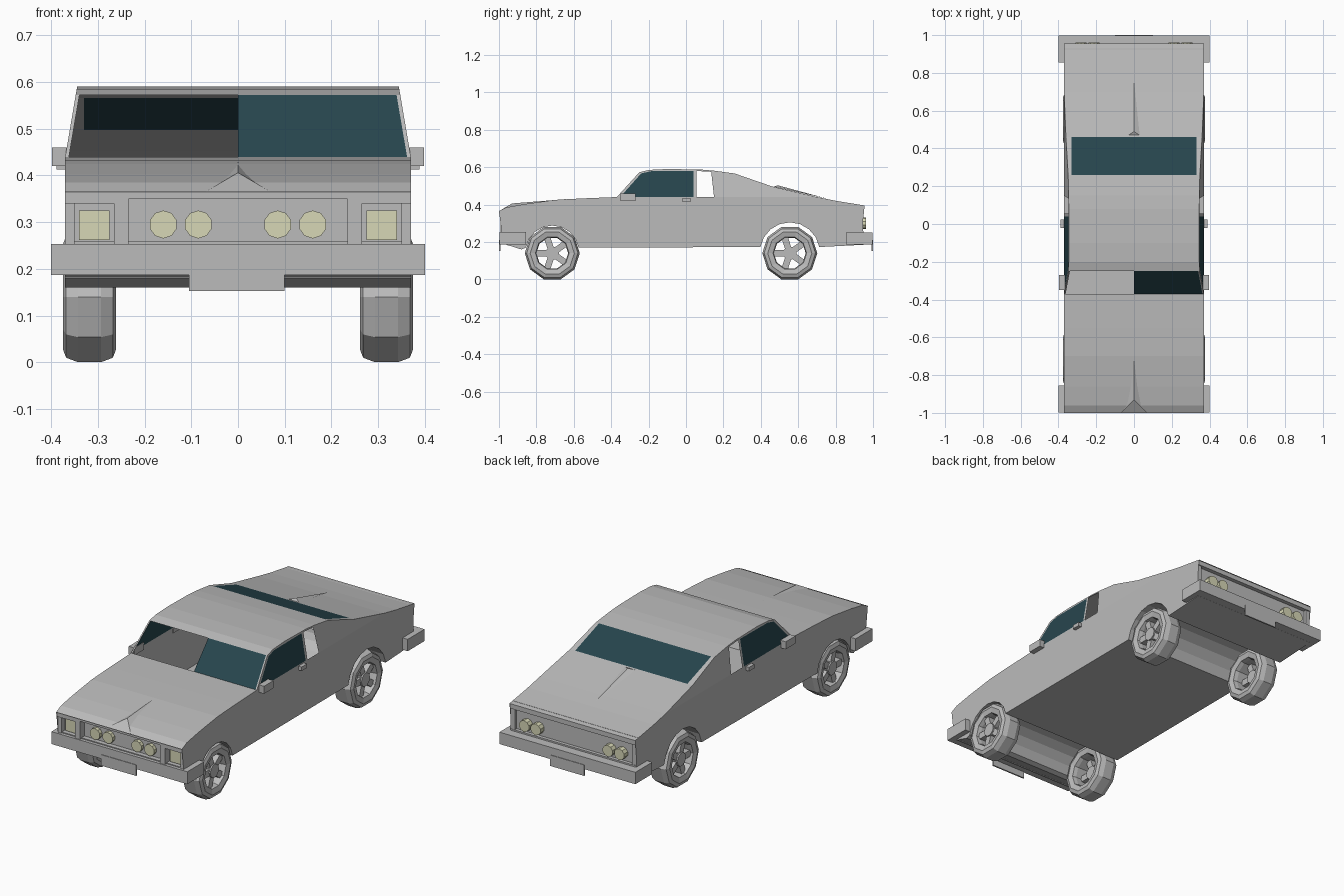
import bpy
import bmesh
import math
from mathutils import Matrix, Vector

default_cube = bpy.data.objects.get("Cube")
if default_cube:
    bpy.data.objects.remove(default_cube)


def make_material(name, red, green, blue):
    material = bpy.data.materials.new(name)
    material.use_nodes = True
    colour = (red, green, blue, 1)
    material.diffuse_color = colour
    material.node_tree.nodes["Principled BSDF"].inputs["Base Color"].default_value = colour
    return material


paint = make_material("grey paint", .5, .5, .5)
glass = make_material("dark teal glass", .02, .06, .075)
lamp = make_material("pale yellow lamp", .68, .68, .47)


def finish(name, mesh_builder, *materials):
    """Turn a bmesh into a flat shaded object."""
    bmesh.ops.remove_doubles(mesh_builder, verts=mesh_builder.verts, dist=.0001)
    bmesh.ops.recalc_face_normals(mesh_builder, faces=mesh_builder.faces)
    mesh = bpy.data.meshes.new(name)
    mesh_builder.to_mesh(mesh)
    mesh_builder.free()
    for material in materials:
        mesh.materials.append(material)
    item = bpy.data.objects.new(name, mesh)
    bpy.context.collection.objects.link(item)
    return item


def add_face(builder, points, slot=0):
    face = builder.faces.new([builder.verts.new(point) for point in points])
    face.material_index = slot


def box(name, x_range, y_range, z_range, material=paint):
    builder = bmesh.new()
    ranges = (x_range, y_range, z_range)
    centre = Vector([sum(pair) / 2 for pair in ranges])
    size = [abs(pair[1] - pair[0]) for pair in ranges]
    matrix = Matrix.Translation(centre) @ Matrix.Diagonal((*size, 1))
    bmesh.ops.create_cube(builder, size=1, matrix=matrix)
    return finish(name, builder, material)


def mirrored_box(name, x_range, y_range, z_range, material=paint):
    for side, label in ((1, "left"), (-1, "right")):
        box(label + "_" + name, [side * x for x in x_range], y_range, z_range, material)


def round_lamp(name, x, y, z, depth):
    builder = bmesh.new()
    matrix = Matrix.Translation((x, y, z)) @ Matrix.Rotation(math.pi / 2, 4, "X")
    bmesh.ops.create_cone(builder, cap_ends=True, segments=10, radius1=.03,
                          radius2=.03, depth=depth, matrix=matrix)
    finish(name, builder, lamp)


# Side profile helpers: the cabin leans inwards above the belt line
BELT = .44
HALF = .37


def edge(z):
    return HALF - max(0, z - BELT) * .17


def panel(builder, profile, side, slot=0):
    add_face(builder, [(side * edge(z), y, z) for y, z in profile], slot)


def arch(centre_y, radius, steps=8):
    points = []
    for step in range(steps + 1):
        angle = math.radians(170 - 160 * step / steps)
        points.append((centre_y + radius * math.cos(angle), .145 + radius * math.sin(angle)))
    return points


FRONT_AXLE, REAR_AXLE = -.715, .555
hood = [(-1, .365), (-.96, .385), (-.86, .403), (-.7, .425), (-.55, .433), (-.37, BELT)]
roof = [(-.25, .572), (-.2, .585), (-.1, .59), (.08, .587), (.15, .581), (.26, .566)]
tail = [(.46, .497), (.65, .452), (.7, BELT), (.8, .42), (.955, .395)]
underside = ([(-.975, .19), (-.88, .16)] + arch(FRONT_AXLE, .143)
             + arch(REAR_AXLE, .16) + [(.95, .185)])

# Body shell: hood, roof, tail, wheel tunnels and sides
body = bmesh.new()
for run in (hood, roof + tail):
    for (y1, z1), (y2, z2) in zip(run, run[1:]):
        rear_window = (y1, z1) == roof[-1]
        columns1 = (-edge(z1), -.33, .33, edge(z1))
        columns2 = (-edge(z2), -.33, .33, edge(z2))
        for i in range(3):
            add_face(body, [(columns1[i], y1, z1), (columns1[i + 1], y1, z1),
                            (columns2[i + 1], y2, z2), (columns2[i], y2, z2)],
                     int(rear_window and i == 1))
for (y1, z1), (y2, z2) in zip(underside, underside[1:]):
    add_face(body, [(-HALF, y1, z1), (HALF, y1, z1), (HALF, y2, z2), (-HALF, y2, z2)])
lower_side = hood + tail[2:] + [(.945, .3)] + underside[::-1] + [(-.985, .25)]
roof_rail = [hood[-1]] + roof[:5] + [(.135, .575), (.05, .58), (-.19, .578),
                                     (-.24, .566), (-.352, BELT)]
door_pillar = [(.04, BELT), (.055, BELT), (.055, .58), (.04, .58)]
rear_quarter = [(.15, BELT), (.135, .575)] + roof[4:] + tail[:3]
for side in (1, -1):
    for profile in (lower_side, roof_rail, door_pillar, rear_quarter):
        panel(body, profile, side)
finish("body_shell", body, paint, glass)

# Door glass, with the small window behind it left open
for side, label in ((1, "left"), (-1, "right")):
    pane = bmesh.new()
    panel(pane, [(-.352, BELT), (-.24, .566), (-.19, .578), (.04, .58), (.04, BELT)], side)
    finish(label + "_door_glass", pane, glass)

# Windscreen covers the left half only, with slim posts at both edges
(low_y, low_z), (high_y, high_z) = hood[-1], roof[0]
low_x, high_x = edge(low_z), edge(high_z)
POST = .008
screen = bmesh.new()
add_face(screen, [(0, low_y, low_z), (low_x - POST, low_y, low_z),
                  (high_x - POST, high_y, high_z), (0, high_y, high_z)])
finish("windscreen_glass", screen, glass)
posts = bmesh.new()
for side in (1, -1):
    add_face(posts, [(side * low_x, low_y, low_z), (side * (low_x - POST), low_y, low_z),
                     (side * (high_x - POST), high_y, high_z), (side * high_x, high_y, high_z)])
finish("windscreen_posts", posts, paint)


# Raised creases on the hood and the tail
def crease(name, half, base, peak, end):
    builder = bmesh.new()
    for side in (1, -1):
        add_face(builder, [(side * half, *base), (0, *peak), (0, *end)])
    add_face(builder, [(-half, *base), (half, *base), (0, *peak)])
    finish(name, builder, paint)


crease("hood_crease", .07, (-1, .365), (-.93, .406), (-.64, .429))
crease("tail_crease", .03, (.47, .495), (.49, .503), (.76, .43))

# Front fascia: recessed wall, frame bars and lamps
WALL = -.955
FACE = (-.993, WALL)
box("grille_wall", (-HALF, HALF), (WALL, WALL + .01), (.18, .382))
box("front_valance", (-HALF, HALF), (-.98, WALL), (.19, .258))
box("grille_top_bar", (-.235, .235), FACE, (.35, .365))
mirrored_box("headlamp_top_bar", (.235, HALF), FACE, (.34, .365))
mirrored_box("grille_pillar", (.235, .265), FACE, (.25, .345))
mirrored_box("fender_edge", (.35, HALF), (-.985, WALL), (.25, .345))
mirrored_box("square_headlamp", (.275, .34), (WALL - .009, WALL), (.262, .325), lamp)
for x in (-.16, -.085, .085, .16):
    round_lamp("round_headlamp", x, WALL - .01, .295, .02)

# Rear fascia: recessed wall, frame and round tail lamps
box("tail_wall", (-HALF, HALF), (.92, .93), (.185, .4))
box("tail_top_bar", (-HALF, HALF), (.93, .952), (.368, .393))
box("rear_valance", (-HALF, HALF), (.93, .948), (.185, .258))
mirrored_box("tail_edge", (.345, HALF), (.93, .946), (.25, .37))
for x in (-.28, -.212, .212, .28):
    round_lamp("tail_lamp", x, .945, .3, .034)

# Bumpers with blank plates
box("front_bumper", (-.4, .4), (-.997, -.855), (.187, .253))
box("rear_bumper", (-.4, .4), (.855, .997), (.187, .25))
box("front_plate", (-.105, .1), (-1, -.992), (.152, .21))
box("rear_plate", (-.1, .1), (.992, 1), (.152, .21))

# Door mirrors and handles
mirrored_box("mirror", (.365, .398), (-.35, -.27), (.42, .46))
mirrored_box("door_handle", (.365, .389), (-.02, .025), (.413, .434))


# Wheels: ten sided tyre ring, hub and five broad spokes
def wheel(name, side, axle_y):
    builder = bmesh.new()
    section = [(.085, -.03), (.09, -.05), (.118, -.057), (.137, -.05), (.147, -.025),
               (.147, .025), (.137, .05), (.118, .057), (.09, .05), (.085, .03)]
    count = 10
    rings = []
    for step in range(count):
        angle = math.tau * step / count
        rings.append([builder.verts.new((x, r * math.cos(angle), r * math.sin(angle)))
                      for r, x in section])
    for step in range(count):
        here, following = rings[step], rings[(step + 1) % count]
        for i in range(len(section)):
            j = (i + 1) % len(section)
            builder.faces.new((here[i], here[j], following[j], following[i]))
    bmesh.ops.create_cone(builder, cap_ends=True, segments=count, radius1=.036,
                          radius2=.036, depth=.05,
                          matrix=Matrix.Translation((.02, 0, 0)) @ Matrix.Rotation(math.pi / 2, 4, "Y"))
    for spoke in range(5):
        turn = Matrix.Rotation(math.tau * (spoke + .5) / 5, 4, "X")
        shape = Matrix.Translation((.02, .057, 0)) @ Matrix.Diagonal((.035, .07, .034, 1))
        bmesh.ops.create_cube(builder, size=1, matrix=turn @ shape)
    if side < 0:
        bmesh.ops.scale(builder, vec=(-1, 1, 1), verts=builder.verts)
    bmesh.ops.translate(builder, vec=(side * .318, axle_y, .14), verts=builder.verts)
    finish(name, builder, paint)


for axle, axle_y in (("front", FRONT_AXLE), ("rear", REAR_AXLE)):
    for side, label in ((1, "left"), (-1, "right")):
        wheel(axle + "_" + label + "_wheel", side, axle_y)
